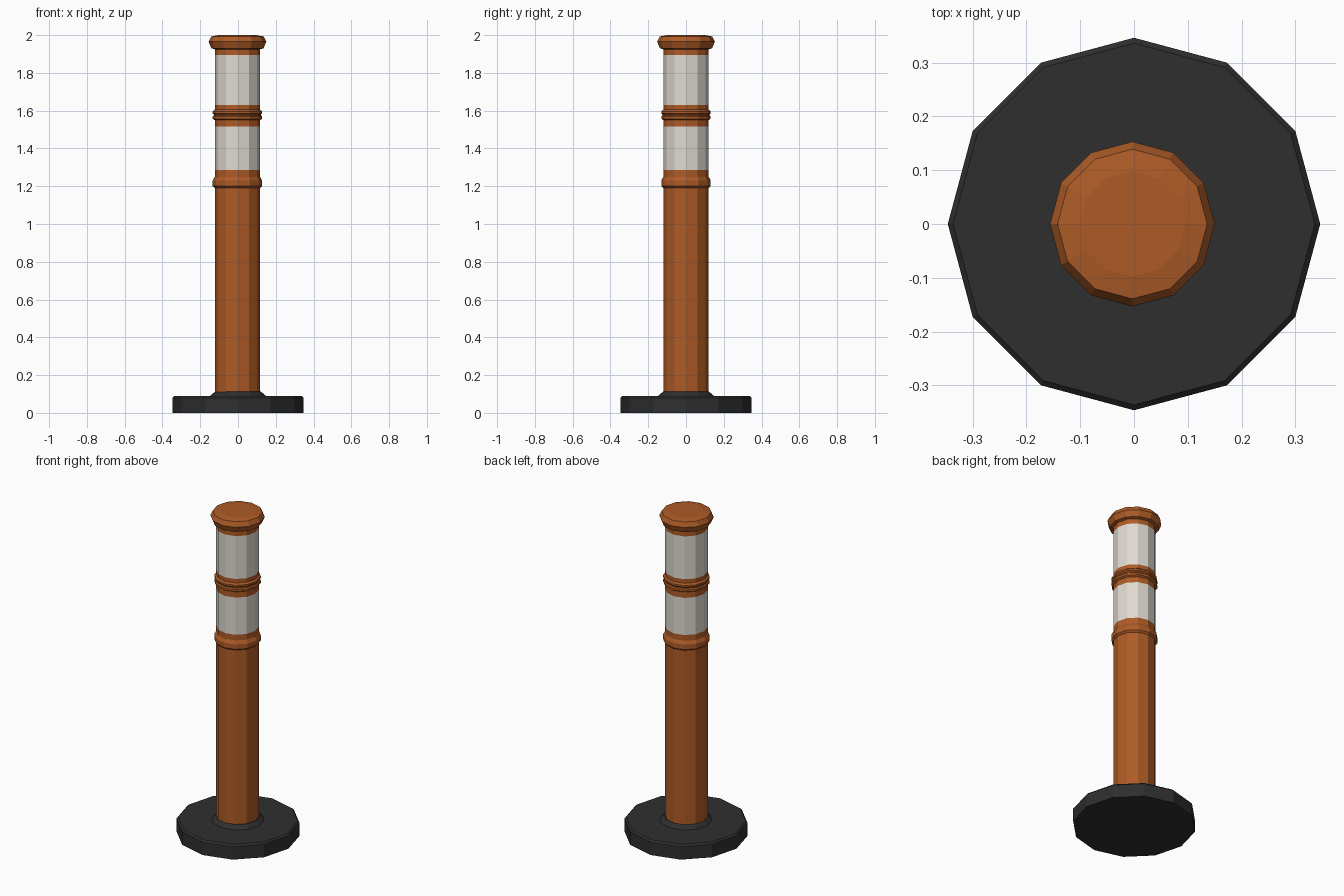
import bpy, bmesh, math

if "Cube" in bpy.data.objects:
    bpy.data.objects.remove(bpy.data.objects["Cube"])

SIDES = 12


def material(name, rgb):
    m = bpy.data.materials.new(name)
    m.diffuse_color = (*rgb, 1)
    m.use_nodes = True
    m.node_tree.nodes["Principled BSDF"].inputs["Base Color"].default_value = m.diffuse_color
    return m


orange = material("orange plastic", (0.42, 0.105, 0.02))
white = material("reflective white", (0.74, 0.70, 0.64))
black = material("black rubber", (0.027, 0.028, 0.027))


def lathe(name, profile, mats, rule=None, cx=0.0):
    """Spin (radius, z) points, bottom to top, and close both ends."""
    bm = bmesh.new()
    rings = []
    for r, z in profile:
        rings.append([bm.verts.new((cx + r * math.cos(2 * math.pi * i / SIDES),
                                    r * math.sin(2 * math.pi * i / SIDES), z))
                      for i in range(SIDES)])
    for lo, hi in zip(rings, rings[1:]):
        for i in range(SIDES):
            j = (i + 1) % SIDES
            bm.faces.new((lo[i], lo[j], hi[j], hi[i]))
    bm.faces.new(rings[0][::-1])
    bm.faces.new(rings[-1])
    if rule:
        for f in bm.faces:
            f.material_index = rule(f.calc_center_median().z)
    mesh = bpy.data.meshes.new(name)
    bm.to_mesh(mesh)
    bm.free()
    for m in mats:
        mesh.materials.append(m)
    ob = bpy.data.objects.new(name, mesh)
    bpy.context.collection.objects.link(ob)
    return ob


# heavy base with a small collar around the post
lathe("base", [(0.346, 0), (0.346, 0.08), (0.336, 0.09), (0.148, 0.09),
               (0.122, 0.112)], [black])

# post with moulded ribs, reflective bands chosen by height
post = [(0.12, 0.09), (0.12, 1.19), (0.131, 1.20), (0.131, 1.23), (0.12, 1.25),
        (0.12, 1.285), (0.12, 1.515), (0.12, 1.55), (0.131, 1.557),
        (0.131, 1.569), (0.125, 1.575), (0.125, 1.58), (0.131, 1.586),
        (0.131, 1.596), (0.12, 1.605), (0.12, 1.63), (0.12, 1.895), (0.12, 1.94)]
lathe("post", post, [orange, white],
      lambda z: int(1.285 < z < 1.515 or 1.63 < z < 1.895), cx=-0.003)

# flared cap
lathe("cap", [(0.12, 1.925), (0.138, 1.93), (0.153, 1.965), (0.139, 1.993),
              (0.098, 2.0)], [orange], cx=-0.003)
